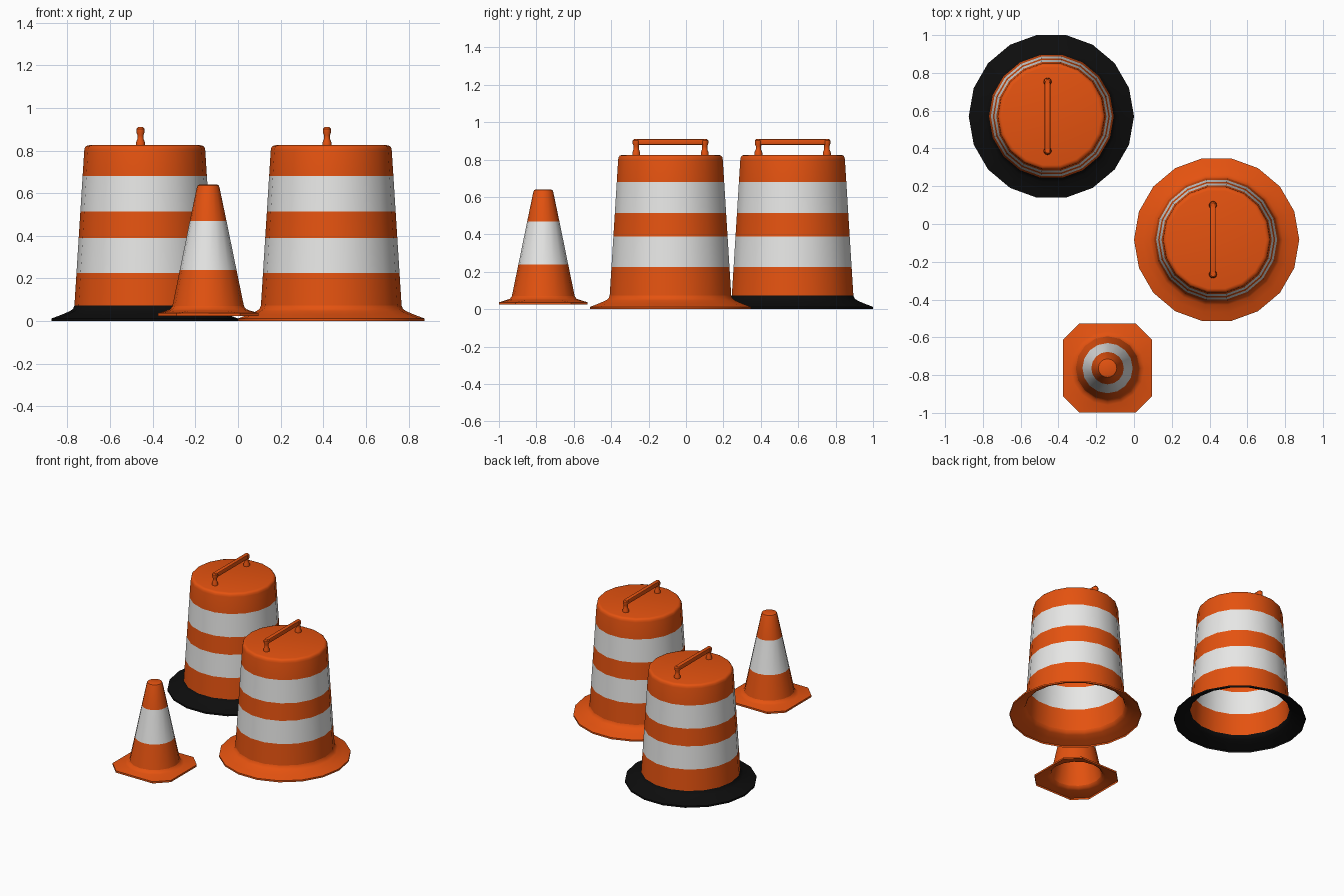
import bpy, bmesh, math

cube = bpy.data.objects.get("Cube")
if cube:
    bpy.data.objects.remove(cube, do_unlink=True)


def material(name, rgb):
    m = bpy.data.materials.new(name)
    m.use_nodes = True
    m.diffuse_color = (*rgb, 1)
    bsdf = m.node_tree.nodes["Principled BSDF"]
    bsdf.inputs["Base Color"].default_value = (*rgb, 1)
    bsdf.inputs["Roughness"].default_value = 0.6
    return m


ORANGE = material("safety orange", (0.78, 0.085, 0.005))
WHITE = material("reflective white", (0.8, 0.8, 0.79))
BLACK = material("black rubber", (0.004, 0.004, 0.004))


def finish(bm, name, mats, location, angle=40):
    mesh = bpy.data.meshes.new(name)
    bm.to_mesh(mesh)
    bm.free()
    for m in mats:
        mesh.materials.append(m)
    obj = bpy.data.objects.new(name, mesh)
    bpy.context.collection.objects.link(obj)
    obj.location = location
    bpy.ops.object.select_all(action="DESELECT")
    obj.select_set(True)
    bpy.context.view_layer.objects.active = obj
    bpy.ops.object.shade_smooth_by_angle(angle=math.radians(angle))
    return obj


def circle(r, sides):
    steps = [2 * math.pi * i / sides for i in range(sides)]
    return [(r * math.cos(a), r * math.sin(a)) for a in steps]


def loft(name, rings, mats, location, cap=True, bands=()):
    """Skin (outline, z) rings from bottom to top; faces inside a band are white."""
    bm = bmesh.new()
    loops = [[bm.verts.new((x, y, z)) for x, y in pts] for pts, z in rings]
    for low, high in zip(loops, loops[1:]):
        n = len(low)
        for i in range(n):
            j = (i + 1) % n
            f = bm.faces.new((low[i], low[j], high[j], high[i]))
            mid = f.calc_center_median().z
            f.material_index = int(any(a < mid < b for a, b in bands))
    if cap:
        bm.faces.new(loops[-1])
    return finish(bm, name, mats, location)


def lathe(name, profile, sides, *args, **kw):
    return loft(name, [(circle(r, sides), z) for r, z in profile], sides and args[0], *args[1:], **kw)


def bar(name, size, location):
    bm = bmesh.new()
    bmesh.ops.create_cube(bm, size=1)
    bmesh.ops.scale(bm, vec=size, verts=bm.verts)
    bmesh.ops.bevel(bm, geom=bm.edges[:], offset=0.006, segments=2, affect="EDGES", profile=0.5)
    return finish(bm, name, [ORANGE], location)


# Drums: spreading foot, striped tapered shell and carrying handle
DRUM_BANDS = [(0.225, 0.39), (0.515, 0.68)]
FOOT = [(0.4375, 0), (0.4375, 0.012), (0.39, 0.03), (0.35, 0.047), (0.336, 0.058), (0.33, 0.073)]
LEG = [(0.021, 0.82), (0.021, 0.838), (0.014, 0.855), (0.014, 0.872),
       (0.019, 0.885), (0.019, 0.902), (0.012, 0.91)]


def drum(prefix, x, y, foot_material):
    spot = (x, y, 0)
    heights = [0.073] + [z for band in DRUM_BANDS for z in band] + [0.8]
    taper = (0.33 - 0.284) / (0.8 - 0.073)
    shell = [(0.33 - taper * (z - 0.073), z) for z in heights]
    shell += [(0.281, 0.814), (0.274, 0.822), (0.262, 0.825)]
    lathe(prefix + "_drum_shell", shell, 18, [ORANGE, WHITE], spot, bands=DRUM_BANDS)
    lathe(prefix + "_drum_foot", FOOT, 18, [foot_material], spot, cap=False)
    hx = x - 0.02
    bar(prefix + "_handle_bar", (0.03, 0.39, 0.032), (hx, y, 0.894))
    for side, sy in (("front", -1), ("back", 1)):
        lathe(f"{prefix}_handle_{side}_leg", LEG, 12, [ORANGE], (hx, y + sy * 0.183, 0))


drum("right", -0.4375, 0.57, BLACK)
drum("left", 0.4375, -0.083, ORANGE)


# Cone: chamfered square plate flowing into a striped cone
def chamfered_square(half, flat):
    mid = (half + flat) / 2
    pts = [(half, 0), (half, flat), (mid, mid), (flat, half)]
    outline = []
    for _ in range(4):
        outline += pts
        pts = [(-py, px) for px, py in pts]
    return outline


cone_spot = (-0.14, -0.763, 0)
plate = chamfered_square(0.236, 0.149)
loft("cone_plate", [(plate, 0.024), (plate, 0.037), (circle(0.195, 16), 0.05),
                    (circle(0.178, 16), 0.056), (circle(0.168, 16), 0.07)],
     [ORANGE], cone_spot, cap=False)
CONE = [(0.168, 0.07), (0.133, 0.24), (0.086, 0.47), (0.053, 0.628), (0.049, 0.637), (0.042, 0.64)]
lathe("cone_body", CONE, 16, [ORANGE, WHITE], cone_spot, bands=[(0.24, 0.47)])
